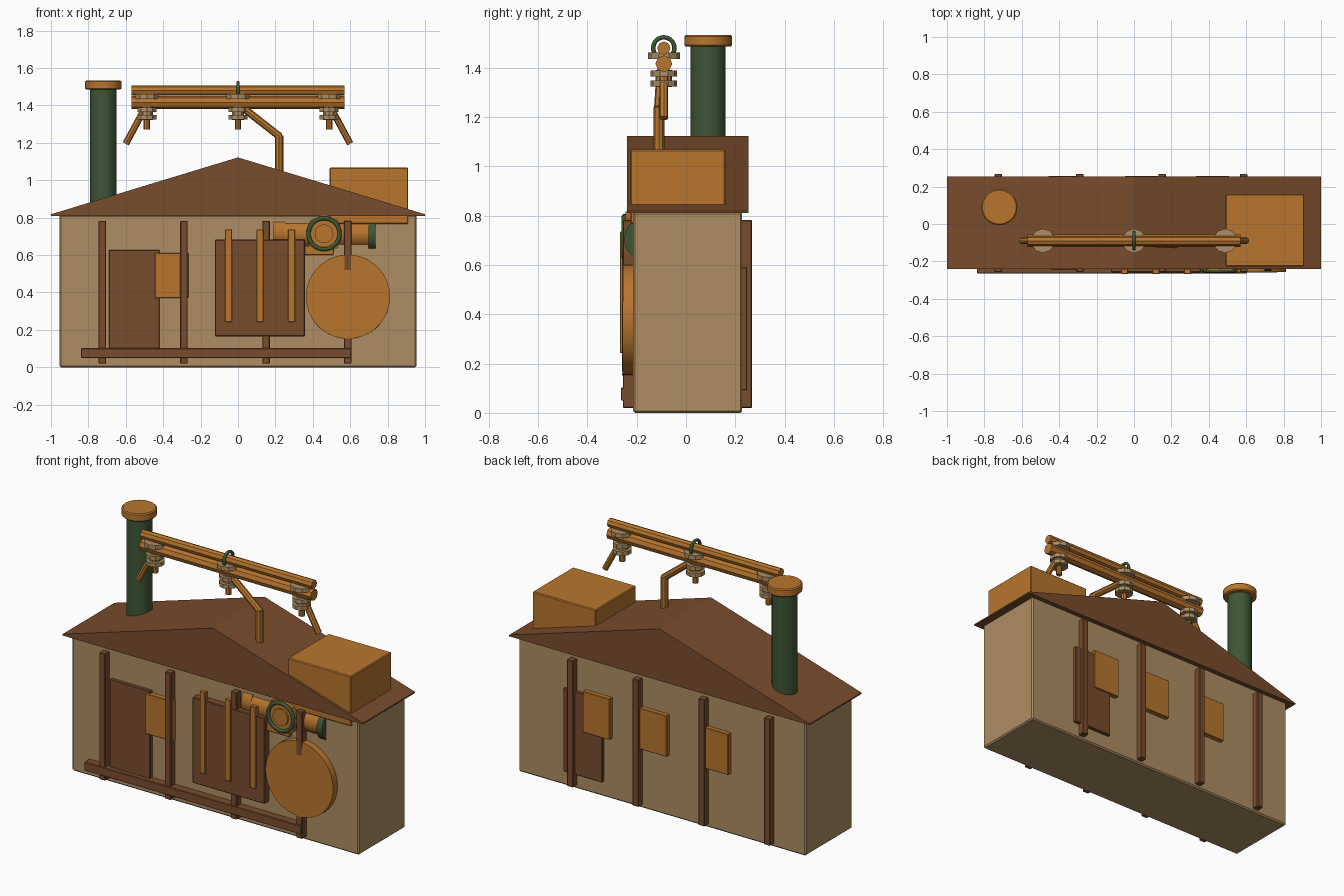
import bpy, math
from mathutils import Vector

if "Cube" in bpy.data.objects:
    bpy.data.objects.remove(bpy.data.objects["Cube"])


def mat(name, r, g, b):
    m = bpy.data.materials.new(name)
    m.diffuse_color = (r, g, b, 1)
    m.use_nodes = True
    m.node_tree.nodes["Principled BSDF"].inputs["Base Color"].default_value = m.diffuse_color
    return m


TAN = mat("tan plaster", 0.42, 0.27, 0.125)
ORANGE = mat("orange wood", 0.48, 0.18, 0.027)
BROWN = mat("brown timber", 0.19, 0.072, 0.026)
GREEN = mat("green metal", 0.048, 0.093, 0.036)


def mesh(name, verts, faces, m):
    me = bpy.data.meshes.new(name)
    me.from_pydata(verts, [], faces)
    me.materials.append(m)
    o = bpy.data.objects.new(name, me)
    bpy.context.collection.objects.link(o)
    return o


def box(name, m, x0, x1, y0, y1, z0, z1, bevel=0.0):
    v = [(x, y, z) for x in (x0, x1) for y in (y0, y1) for z in (z0, z1)]
    f = [(0, 1, 3, 2), (4, 6, 7, 5), (0, 4, 5, 1), (2, 3, 7, 6), (0, 2, 6, 4), (1, 5, 7, 3)]
    o = mesh(name, v, f, m)
    if bevel:
        b = o.modifiers.new("bevel", "BEVEL")
        b.width, b.segments = bevel, 1
    return o


def rod(name, m, a, b, r, sides=12):
    a, b = Vector(a), Vector(b)
    d = b - a
    bpy.ops.mesh.primitive_cylinder_add(vertices=sides, radius=r, depth=d.length, location=(a + b) / 2)
    o = bpy.context.object
    o.name = name
    o.rotation_euler = d.to_track_quat("Z", "Y").to_euler()
    o.data.materials.append(m)
    if sides > 8:
        bpy.ops.object.shade_smooth_by_angle(angle=math.radians(35))
    return o


def ring(name, m, loc, rot, major, minor):
    bpy.ops.mesh.primitive_torus_add(location=loc, rotation=rot, major_radius=major, minor_radius=minor,
                                     major_segments=32, minor_segments=8)
    o = bpy.context.object
    o.name = name
    o.data.materials.append(m)
    bpy.ops.object.shade_smooth_by_angle(angle=math.radians(60))


# House body and solid gable roof
box("house_body", TAN, -0.955, 0.955, -0.215, 0.228, 0, 0.815, 0.008)
prof = [(-1, 0.81), (1, 0.81), (1, 0.818), (0, 1.122), (-1, 0.818)]
rv = [(x, y, z) for y in (-0.24, 0.253) for x, z in prof]
rf = [(0, 1, 2, 3, 4), (9, 8, 7, 6, 5)] + [(i, i + 5, (i + 1) % 5 + 5, (i + 1) % 5) for i in range(5)]
mesh("gable_roof", rv, rf, BROWN)

# Chimney and roof box
rod("chimney", GREEN, (-0.72, 0.09, 0.8), (-0.72, 0.09, 1.5), 0.071, 24)
cap = rod("chimney_cap", ORANGE, (-0.72, 0.09, 1.485), (-0.72, 0.09, 1.533), 0.097, 20)
b = cap.modifiers.new("bevel", "BEVEL")
b.width, b.segments = 0.006, 1
box("roof_box", ORANGE, 0.49, 0.91, -0.226, 0.16, 0.767, 1.068, 0.005)

# Timber posts front and back, and the front rail
for i, x in enumerate((-0.725, -0.289, 0.15, 0.586)):
    box(f"front_post_{i}", BROWN, x - 0.02, x + 0.02, -0.256, -0.2, 0.02, 0.782, 0.003)
    box(f"back_post_{i}", BROWN, x - 0.02, x + 0.02, 0.2, 0.267, 0.02, 0.782, 0.003)
box("front_rail", BROWN, -0.84, 0.605, -0.264, -0.2, 0.05, 0.102, 0.003)

# Doors and windows
box("front_door", BROWN, -0.69, -0.42, -0.236, -0.2, 0.092, 0.628, 0.003)
box("back_door", BROWN, 0.385, 0.645, 0.2, 0.248, 0.092, 0.59, 0.003)
box("front_window", ORANGE, -0.445, -0.265, -0.246, -0.2, 0.37, 0.612, 0.003)
for i, x in enumerate((0.42, 0.04, -0.37)):
    box(f"back_window_{i}", ORANGE, x - 0.09, x + 0.09, 0.2, 0.256, 0.365, 0.612, 0.003)

# Slatted shutter on the front
box("shutter_panel", BROWN, -0.123, 0.358, -0.259, -0.2, 0.165, 0.682, 0.004)
for i, x in enumerate((-0.05, 0.118, 0.286)):
    box(f"shutter_slat_{i}", ORANGE, x - 0.019, x + 0.019, -0.268, -0.24, 0.243, 0.736, 0.003)

# Round front disc, tilted very slightly so the post shows at its foot
rod("round_disc", ORANGE, (0.588, -0.2, 0.377), (0.588, -0.257, 0.3774), 0.225, 36)

# Pipe with valve wheel under the eaves
rod("wall_pipe", ORANGE, (0.25, -0.165, 0.712), (0.7, -0.165, 0.712), 0.076, 20)
rod("pipe_collar", ORANGE, (0.187, -0.15, 0.72), (0.25, -0.15, 0.72), 0.088, 20)
rod("pipe_flange", GREEN, (0.697, -0.165, 0.706), (0.735, -0.165, 0.706), 0.086, 20)
rod("valve_body", ORANGE, (0.46, -0.18, 0.712), (0.46, -0.246, 0.712), 0.104, 8)
rod("valve_hub", ORANGE, (0.46, -0.2, 0.714), (0.46, -0.257, 0.714), 0.05, 16)
ring("valve_wheel", GREEN, (0.46, -0.25, 0.714), (math.pi / 2, 0, 0), 0.083, 0.011)
box("valve_outlet", ORANGE, 0.35, 0.51, -0.238, -0.2, 0.6, 0.65, 0.003)

# Overhead double beam with ring
Y = -0.09
rod("upper_beam", ORANGE, (-0.57, Y, 1.479), (0.57, Y, 1.479), 0.027, 8)
rod("lower_beam", ORANGE, (-0.57, Y, 1.416), (0.57, Y, 1.416), 0.034, 8)
ring("beam_ring", GREEN, (0, Y, 1.48), (0, math.pi / 2, 0), 0.043, 0.009)

# Stacked insulators on pins
for i, x in enumerate((-0.487, 0, 0.487)):
    rod(f"insulator_pin_{i}", ORANGE, (x, Y, 1.27), (x, Y, 1.45), 0.017, 8)
    for j, (z, r, h) in enumerate(((1.448, 0.065, 0.025), (1.376, 0.053, 0.024), (1.336, 0.053, 0.024),
                                   (1.356, 0.034, 0.07))):
        rod(f"insulator_{i}_{j}", TAN, (x, Y, z - h / 2), (x, Y, z + h / 2), r, 10)

# Slanted end struts and the bent support post
for s in (-1, 1):
    rod("end_strut", ORANGE, (s * 0.495, Y, 1.39), (s * 0.6, Y, 1.195), 0.018, 8)
rod("support_post", ORANGE, (0.22, -0.11, 1.0), (0.22, -0.11, 1.24), 0.022, 8)
rod("support_arm", ORANGE, (0.225, -0.11, 1.232), (0.03, -0.1, 1.385), 0.02, 8)
